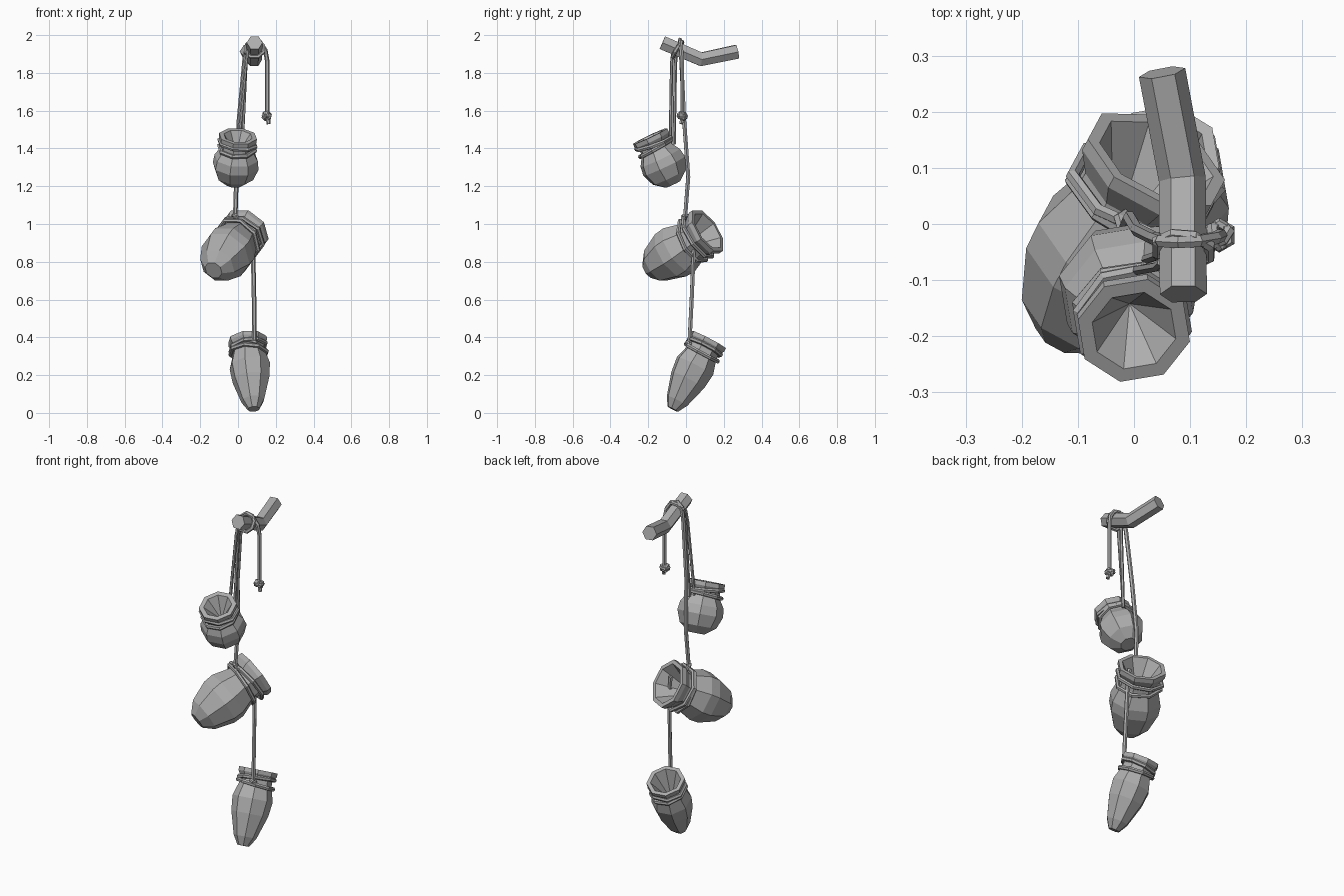
import bpy, bmesh, math
from mathutils import Vector, Matrix

if "Cube" in bpy.data.objects:
    bpy.data.objects.remove(bpy.data.objects["Cube"], do_unlink=True)

GRAY = (0.42, 0.42, 0.42, 1)
mat = bpy.data.materials.new("plain gray")
mat.use_nodes = True
mat.diffuse_color = GRAY
mat.node_tree.nodes["Principled BSDF"].inputs["Base Color"].default_value = GRAY


def add_object(name, data):
    data.materials.append(mat)
    obj = bpy.data.objects.new(name, data)
    bpy.context.collection.objects.link(obj)
    return obj


def tube(name, points, radius, closed=False):
    """Six-sided rope or stick along straight segments."""
    curve = bpy.data.curves.new(name, "CURVE")
    curve.dimensions = "3D"
    curve.bevel_depth = radius
    curve.bevel_resolution = 1
    curve.use_fill_caps = True
    spline = curve.splines.new("POLY")
    spline.points.add(len(points) - 1)
    for p, co in zip(spline.points, points):
        p.co = (*co, 1)
    spline.use_cyclic_u = closed
    spline.use_smooth = False
    return add_object(name, curve)


def frame(base, axis):
    rot = Vector(axis).to_track_quat("Z", "Y").to_matrix().to_4x4()
    return Matrix.Translation(base) @ rot


def ring(name, matrix, height, radius, thick, lean=0, turn=0, sides=8):
    """Closed rope loop around the local z axis, leaning to one side."""
    pts = []
    for i in range(sides):
        a = math.tau * (i + 0.5) / sides
        z = height + lean * math.cos(a - turn)
        pts.append(matrix @ Vector((radius * math.cos(a), radius * math.sin(a), z)))
    return tube(name, pts, thick, True)


def pot(name, base, mouth, profile, hollow, ropes):
    """Eight-sided lathe with a cone-shaped inside and ropes round the neck."""
    axis = Vector(mouth) - Vector(base)
    matrix = frame(base, axis)
    bm = bmesh.new()
    loops = []
    for r, t in profile:
        loop = []
        for i in range(8):
            a = math.tau * (i + 0.5) / 8
            loop.append(bm.verts.new((r * math.cos(a), r * math.sin(a), t * axis.length)))
        loops.append(loop)
    for low, high in zip(loops, loops[1:]):
        for i in range(8):
            j = (i + 1) % 8
            bm.faces.new((low[i], low[j], high[j], high[i]))
    bm.faces.new(loops[0][::-1])
    apex = bm.verts.new((0, 0, hollow * axis.length))
    for i in range(8):
        bm.faces.new((loops[-1][i], loops[-1][(i + 1) % 8], apex))
    bmesh.ops.recalc_face_normals(bm, faces=bm.faces)
    mesh = bpy.data.meshes.new(name)
    bm.to_mesh(mesh)
    bm.free()
    add_object(name, mesh).matrix_world = matrix
    for k, (t, r, lean, turn) in enumerate(ropes):
        ring(f"{name}_neck_rope_{k + 1}", matrix, t * axis.length, r, 0.012, lean, turn)


# Pots
pot("upper_pot", (-0.02, -0.07, 1.21), (0.0, -0.19, 1.465),
    [(0.045, 0), (0.1, 0.15), (0.125, 0.38), (0.118, 0.55), (0.088, 0.72),
     (0.084, 0.82), (0.103, 0.92), (0.103, 1), (0.077, 1)], 0.6,
    [(0.75, 0.097, 0.008, 1), (0.85, 0.098, 0.01, 4)])
pot("middle_pot", (-0.13, -0.2, 0.755), (0.04, 0.115, 0.965),
    [(0.05, 0), (0.1, 0.12), (0.14, 0.38), (0.142, 0.52), (0.11, 0.75),
     (0.108, 0.83), (0.135, 0.94), (0.135, 1), (0.112, 1)], 0.55,
    [(0.75, 0.125, 0.012, 1), (0.83, 0.128, 0.012, 3.6)])
pot("lower_pot", (0.083, -0.07, 0.02), (0.05, 0.12, 0.388),
    [(0.032, 0), (0.062, 0.12), (0.1, 0.42), (0.11, 0.62), (0.088, 0.8),
     (0.085, 0.87), (0.105, 0.95), (0.105, 1), (0.083, 1)], 0.6,
    [(0.81, 0.098, 0.01, 0), (0.89, 0.096, 0.008, 3)])

# Bent peg
tube("peg", [(0.088, -0.125, 1.96), (0.086, 0.08, 1.872), (0.05, 0.27, 1.912)], 0.042)

# Ropes looped over the peg
tube("long_rope", [(0.155, -0.02, 1.57), (0.155, -0.02, 1.86), (0.145, -0.025, 1.92),
                   (0.115, -0.03, 1.965), (0.08, -0.032, 1.975), (0.048, -0.03, 1.95),
                   (0.035, -0.025, 1.87), (0.005, -0.01, 1.55), (-0.008, 0.012, 1.25),
                   (-0.015, -0.005, 1.03)], 0.012)
for k, dy in enumerate((-0.008, 0.012)):
    tube(f"short_rope_{k + 1}", [(0.05, -0.06 + dy, 1.92), (0.042, -0.068 + dy, 1.85),
                                 (0.01 + dy, -0.075 + dy, 1.42)], 0.009)
tube("lower_rope", [(0.07, 0.045, 0.97), (0.08, 0.04, 0.84), (0.085, 0.03, 0.6),
                    (0.087, 0.018, 0.36)], 0.012)
peg_frame = frame((0.088, -0.045, 1.925), (0, 0.91, -0.41))
ring("peg_loop", peg_frame, 0, 0.05, 0.011, 0.008, 1)

# Knots
for k, axis in enumerate([(0, 0, 1), (0.7, 0.3, 0.6), (-0.5, 0.6, 0.5)]):
    ring(f"end_knot_{k + 1}", frame((0.152, -0.02, 1.572), axis), 0, 0.02, 0.011, 0, 0, 6)
tube("rope_end", [(0.155, -0.02, 1.575), (0.163, -0.025, 1.53)], 0.011)
ring("middle_pot_knot", frame((-0.013, 0, 1.035), (0.6, 0.4, 0.5)), 0, 0.018, 0.011, 0, 0, 6)
ring("lower_pot_knot", frame((0.087, 0.018, 0.37), (0.3, 0.4, 0.8)), 0, 0.016, 0.01, 0, 0, 6)
